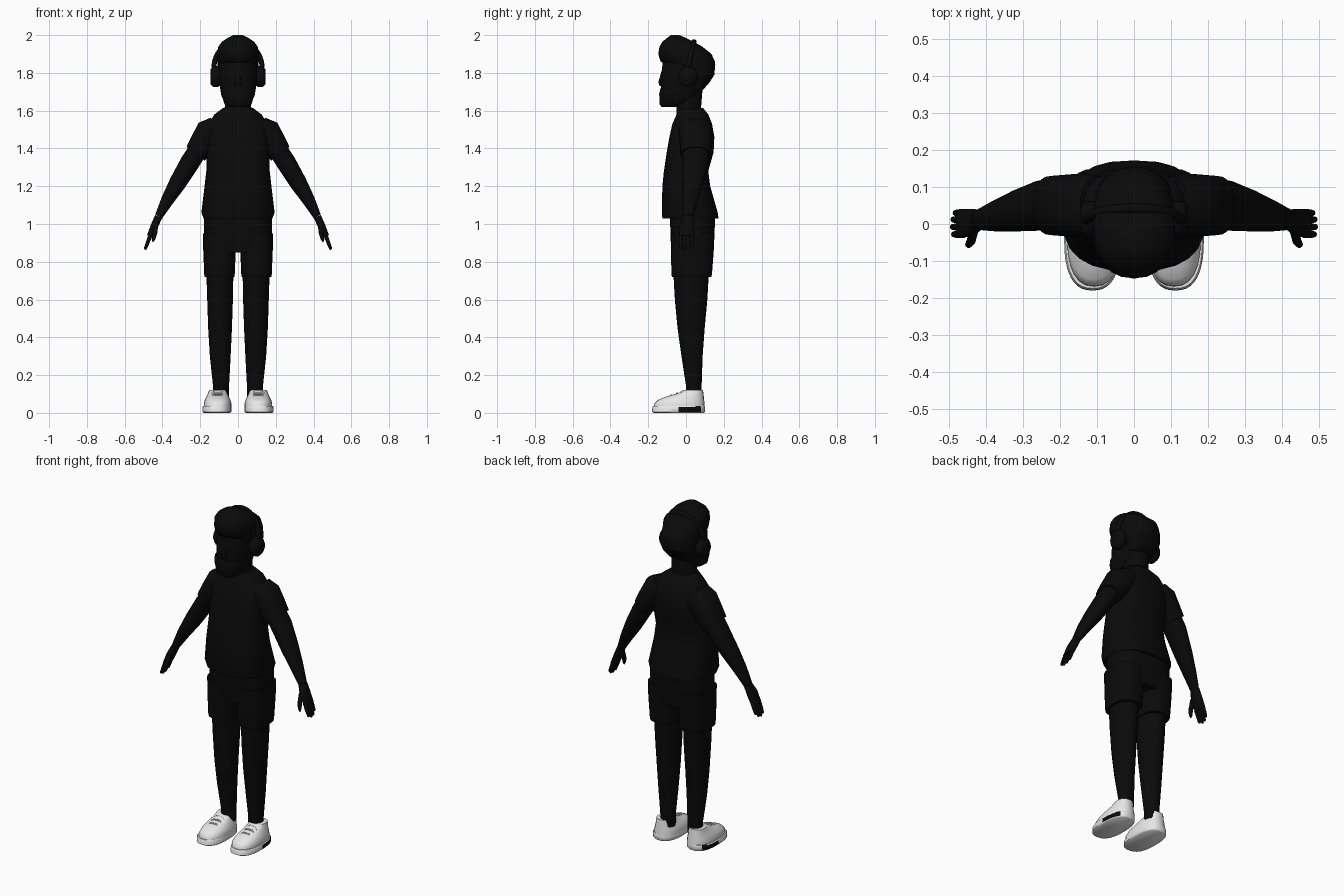
import bpy
import bmesh
import math
from mathutils import Vector

cube = bpy.data.objects.get("Cube")
if cube:
    bpy.data.objects.remove(cube, do_unlink=True)


def make_material(name, value):
    mat = bpy.data.materials.new(name)
    mat.use_nodes = True
    colour = (value, value, value, 1)
    mat.diffuse_color = colour
    mat.node_tree.nodes["Principled BSDF"].inputs["Base Color"].default_value = colour
    return mat


black = make_material("near black", 0.003)
white = make_material("shoe white", 0.8)
grey = make_material("lace grey", 0.5)


def finish(name, bm, materials, mirror):
    """Turn a bmesh into a smooth shaded object, optionally mirrored in x."""
    bmesh.ops.recalc_face_normals(bm, faces=bm.faces)
    mesh = bpy.data.meshes.new(name)
    bm.to_mesh(mesh)
    bm.free()
    for mat in materials:
        mesh.materials.append(mat)
    obj = bpy.data.objects.new(name, mesh)
    bpy.context.collection.objects.link(obj)
    bpy.ops.object.select_all(action="DESELECT")
    obj.select_set(True)
    bpy.context.view_layer.objects.active = obj
    bpy.ops.object.shade_smooth_by_angle(angle=math.radians(50))
    if mirror:
        obj.modifiers.new("Mirror", "MIRROR")
    return obj


def loft(name, rings, tilt=0.0, power=2.0, sides=24, mat=black, mirror=False):
    """Join rounded sections (x, y, z, half width, half depth), tilted about y."""
    bm = bmesh.new()
    loops = []
    for x, y, z, width, depth in rings:
        loop = []
        for i in range(sides):
            angle = math.tau * i / sides
            c, s = math.cos(angle), math.sin(angle)
            u = math.copysign(abs(c) ** (2 / power), c) * width
            v = math.copysign(abs(s) ** (2 / power), s) * depth
            loop.append(bm.verts.new((x + u * math.cos(tilt), y + v, z + u * math.sin(tilt))))
        loops.append(loop)
    for low, high in zip(loops, loops[1:]):
        for i in range(sides):
            j = (i + 1) % sides
            bm.faces.new((low[i], low[j], high[j], high[i]))
    bm.faces.new(loops[0])
    bm.faces.new(loops[-1])
    return finish(name, bm, [mat], mirror)


def upright(name, rings, x=0.0, **options):
    """Loft of level sections (z, front y, back y, half width)."""
    full = [(x, (f + b) / 2, z, w, (b - f) / 2) for z, f, b, w in rings]
    return loft(name, full, **options)


def tube(name, points, radius, mat=black, mirror=False):
    """Round cord along a smooth path."""
    curve = bpy.data.curves.new(name, "CURVE")
    curve.dimensions = "3D"
    curve.bevel_depth = radius
    curve.bevel_resolution = 2
    curve.use_fill_caps = True
    spline = curve.splines.new("POLY")
    spline.points.add(len(points) - 1)
    for target, point in zip(spline.points, points):
        target.co = (*point, 1)
    curve.materials.append(mat)
    obj = bpy.data.objects.new(name, curve)
    bpy.context.collection.objects.link(obj)
    if mirror:
        obj.modifiers.new("Mirror", "MIRROR")
    return obj


# Head, beard, nose and neck
upright("neck", [(1.54, -.05, .09, .08), (1.62, -.05, .08, .07), (1.74, -.05, .09, .07)])
upright("head", [(1.64, -.12, .02, .07), (1.68, -.13, .07, .088), (1.74, -.132, .1, .098),
                 (1.8, -.13, .12, .102), (1.88, -.12, .12, .1)], power=2.3)
upright("beard", [(1.62, -.13, -.04, .05), (1.635, -.14, -.02, .072),
                  (1.69, -.142, -.01, .088), (1.72, -.134, 0, .09)], power=2.4)
upright("nose", [(1.73, -.14, -.1, .02), (1.75, -.148, -.1, .02), (1.81, -.13, -.1, .01)], sides=10)

# Hair with a raised front
upright("hair", [(1.71, .02, .09, .075), (1.75, .01, .125, .095), (1.79, -.02, .15, .104)], power=2.3)
upright("hair_top", [(1.79, -.02, .15, .104), (1.845, -.1, .155, .108), (1.86, -.135, .153, .11),
                     (1.9, -.147, .135, .111), (1.94, -.14, .085, .104), (1.965, -.125, .04, .085),
                     (1.985, -.1, 0, .055), (2, -.08, -.035, .025)], power=2.3)

# Headphones
band = []
for i in range(25):
    a = math.pi * i / 24
    band.append((.127 * math.cos(a), .01 + .032 * math.sin(a), 1.83 + .135 * math.sin(a)))
headband = tube("headband", band, .014)
loft("ear_cup", [(.095, .01, 1.78, .045, .045), (.105, .01, 1.78, .056, .052),
                 (.13, .01, 1.78, .056, .052), (.145, .01, 1.78, .04, .038)],
     tilt=math.pi / 2, mirror=True)

# Shirt body and sleeves
upright("shirt", [(1.03, -.125, .172, .182), (1.06, -.128, .168, .194), (1.2, -.125, .128, .177),
                  (1.28, -.117, .118, .168), (1.38, -.102, .146, .166), (1.46, -.088, .15, .167),
                  (1.53, -.072, .138, .155), (1.58, -.05, .118, .125), (1.615, -.045, .09, .078)],
        power=2.6)
loft("sleeve", [(.09, .045, 1.52, .07, .085), (.14, .05, 1.485, .085, .087),
                (.19, .05, 1.42, .071, .083), (.225, .05, 1.372, .06, .08)],
     tilt=.65, power=2.3, mirror=True)

# Arms and hands
loft("arm", [(.2, .05, 1.41, .05, .07), (.255, .05, 1.325, .052, .068),
             (.318, .036, 1.22, .046, .056), (.375, .022, 1.125, .034, .042),
             (.42, .012, 1.04, .021, .028)], tilt=.6, mirror=True)
loft("palm", [(.42, .012, 1.04, .02, .027), (.44, .003, .995, .02, .038),
              (.467, .002, .935, .016, .038)], tilt=.4, power=2.5, mirror=True)
for label, y, reach in (("index", -.028, .9), ("middle", -.008, 1),
                        ("ring", .012, .95), ("little", .03, .75)):
    knuckle = Vector((.462, y, .945))
    step = Vector((.03, 0, -.08)) * reach
    rings = [(*(knuckle + step * t), r, r) for t, r in ((0, .011), (.6, .01), (.95, .008), (1.02, .003))]
    loft(label + "_finger", rings, tilt=.36, sides=10, mirror=True)
loft("thumb", [(.435, -.02, 1, .014, .016), (.44, -.045, .95, .012, .013),
               (.447, -.055, .92, .01, .01), (.45, -.058, .905, .003, .003)], sides=10, mirror=True)

# Shorts
upright("shorts_hips", [(.85, -.075, .14, .17), (.92, -.082, .15, .18), (1.06, -.085, .155, .18)], power=2.8)
upright("shorts_leg", [(.72, -.075, .135, .08), (.74, -.077, .138, .081), (.86, -.08, .147, .086),
                       (.95, -.08, .15, .088)], x=.098, power=2.7, mirror=True)

# Legs taper toward the ankle
loft("leg", [(.088, .04, .08, .04, .04), (.09, .041, .15, .043, .042), (.094, .032, .3, .055, .056),
             (.095, .027, .45, .063, .072), (.095, .027, .6, .068, .086), (.096, .027, .76, .072, .095)],
     mirror=True)

# Shoes
upright("shoe_upper", [(.025, -.17, .1, .073), (.05, -.168, .098, .073), (.068, -.15, .096, .068),
                       (.088, -.1, .094, .058), (.105, -.04, .092, .05), (.122, -.012, .09, .045)],
        x=.108, power=2.4, mat=white, mirror=True)
sole = upright("shoe_sole", [(0, -.17, .095, .07), (.006, -.18, .1, .077), (.03, -.178, .1, .077),
                             (.036, -.174, .098, .073)],
               x=.112, power=2.5, sides=40, mat=white, mirror=True)
# Dark panel on the outer side of each heel
sole.data.materials.append(black)
for face in sole.data.polygons:
    outer = face.normal.x > .4 and abs(face.normal.z) < .5
    if outer and -.03 < face.center.y < .08:
        face.material_index = 1

# Laces crossing the instep
for n in range(3):
    y, z = -.085 + .03 * n, .094 + .01 * n
    lace = [(.075, y, z - .012), (.09, y + .008, z), (.125, y + .008, z), (.142, y, z - .012)]
    tube("lace", lace, .005, grey, mirror=True)
